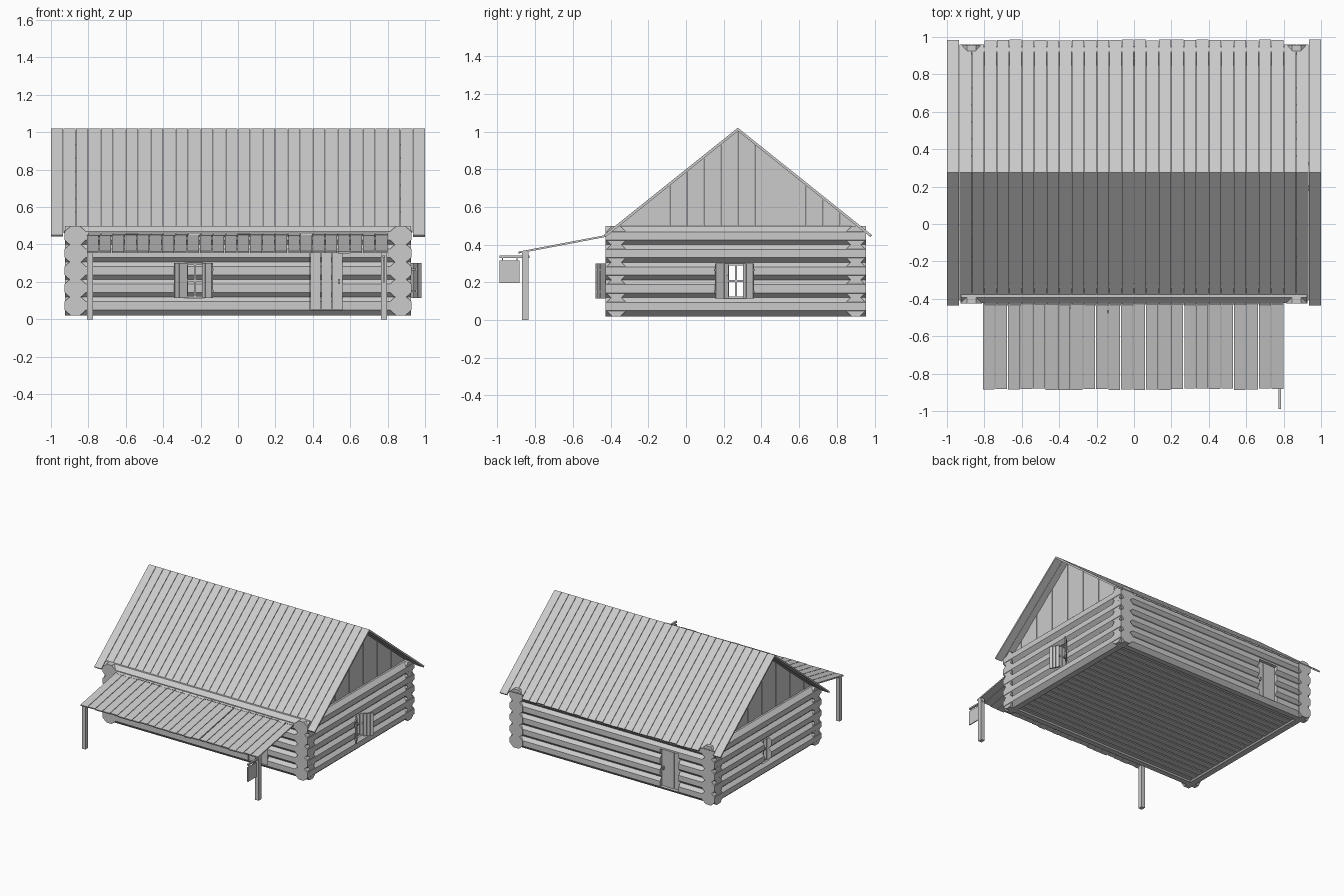
import bpy, bmesh, math, random
from mathutils import Vector, Matrix

random.seed(4)
cube = bpy.data.objects.get("Cube")
if cube:
    bpy.data.objects.remove(cube)

wood = bpy.data.materials.new("weathered_grey_wood")
wood.use_nodes = True
GREY = (0.6, 0.6, 0.6, 1)
wood.diffuse_color = GREY
wood.node_tree.nodes["Principled BSDF"].inputs["Base Color"].default_value = GREY


def prism(bm, profile, axis, lo, hi):
    """Extrude a closed 2D profile along an axis; profile is (y,z) for x, (x,z) for y."""
    def place(p, t):
        return (t, p[0], p[1]) if axis == "x" else (p[0], t, p[1])
    a = [bm.verts.new(place(p, lo)) for p in profile]
    b = [bm.verts.new(place(p, hi)) for p in profile]
    n = len(a)
    bm.faces.new(a)
    bm.faces.new(b[::-1])
    for i in range(n):
        bm.faces.new((a[i], b[i], b[(i + 1) % n], a[(i + 1) % n]))


def box(bm, x0, x1, y0, y1, z0, z1):
    prism(bm, [(y0, z0), (y1, z0), (y1, z1), (y0, z1)], "x", x0, x1)


def finish(name, bm, matrix=None):
    bmesh.ops.recalc_face_normals(bm, faces=bm.faces)
    if matrix:
        bm.transform(matrix)
    mesh = bpy.data.meshes.new(name)
    bm.to_mesh(mesh)
    bm.free()
    mesh.materials.append(wood)
    obj = bpy.data.objects.new(name, mesh)
    bpy.context.collection.objects.link(obj)
    return obj


FRONT, BACK, SIDE = -0.37, 0.9, 0.87    # wall centre lines
R, PITCH, LOW = 0.0525, 0.0935, 0.0725  # log radius, course height, first course
RIDGE_Y, RIDGE_Z, SLOPE = 0.275, 1.02, 0.8
WIN_Z = (0.115, 0.3)


# Cutters for windows and doors
def cutter(name, *dims):
    bm = bmesh.new()
    box(bm, *dims)
    obj = finish(name, bm)
    obj.hide_render = True
    obj.display_type = "WIRE"
    return obj


cuts = {
    "front": [cutter("front_window_cutter", -0.27, -0.19, -0.5, -0.25, *WIN_Z),
              cutter("front_door_cutter", 0.385, 0.56, -0.5, -0.25, 0.05, 0.36)],
    "back": [cutter("back_door_cutter", -0.6, -0.43, 0.8, 1.0, 0.05, 0.36)],
    "left": [cutter("left_window_cutter", 0.75, 1.0, 0.22, 0.31, *WIN_Z)],
    "right": [cutter("right_window_cutter", -1.0, -0.75, 0.22, 0.31, *WIN_Z)],
}


# Octagonal log walls
def wall(side, axis, centre, lo, hi, rx):
    for i in range(5):
        z = LOW + i * PITCH
        k = 1 / math.cos(math.pi / 8)
        ring = [(centre + rx * k * math.cos(math.pi * (j + 0.5) / 4),
                 z + R * k * math.sin(math.pi * (j + 0.5) / 4)) for j in range(8)]
        bm = bmesh.new()
        prism(bm, ring, axis, lo, hi)
        log = finish(f"{side}_wall_log_{i + 1}", bm)
        if i < 4:
            for c in cuts[side]:
                mod = log.modifiers.new("opening", "BOOLEAN")
                mod.object = c
                mod.solver = "EXACT"


wall("front", "x", FRONT, -0.925, 0.925, R)
wall("back", "x", BACK, -0.925, 0.925, R)
wall("left", "y", SIDE, -0.426, 0.956, 0.058)
wall("right", "y", -SIDE, -0.426, 0.956, 0.058)

# Floor boards
bm = bmesh.new()
count = 20
step = (BACK - FRONT) / count
for i in range(count):
    y = FRONT + i * step
    box(bm, -0.86, 0.86, y + 0.005, y + step - 0.005, 0.03, 0.05)
box(bm, -0.86, 0.86, FRONT, BACK, 0.045, 0.055)
finish("floor", bm)


# Sloping boards between two (y, z) points
def sloped_board(bm, x0, x1, top, end, thick):
    d = (Vector(end) - Vector(top)).normalized()
    n = Vector((-d.y, d.x))
    if n.y > 0:
        n = -n
    p, q = Vector(top), Vector(end)
    prism(bm, [p, q, q + n * thick, p + n * thick], "x", x0, x1)


# Main roof; the boards over the corner logs are shorter
for name, direction in (("front_roof", -1), ("back_roof", 1)):
    bm = bmesh.new()
    boards = 30
    w = 2 / boards
    for i in range(boards):
        run = 0.712 - random.uniform(0, 0.006)
        if i in (1, 2, boards - 3, boards - 2):
            run = 0.684
        x = -1 + i * w
        end = (RIDGE_Y + direction * run, RIDGE_Z - SLOPE * run)
        sloped_board(bm, x + 0.0015, x + w - 0.0015, (RIDGE_Y, RIDGE_Z), end,
                     0.012 + 0.002 * (i % 2))
    finish(name, bm)

# Gable boards
for name, x in (("left_gable", SIDE), ("right_gable", -SIDE)):
    bm = bmesh.new()
    w = 0.0905
    for k in range(-7, 7):
        y0, y1 = RIDGE_Y + k * w + 0.001, RIDGE_Y + (k + 1) * w - 0.001
        tops = [RIDGE_Z - 0.014 - SLOPE * abs(y - RIDGE_Y) for y in (y0, y1)]
        half = 0.008 + 0.002 * (k % 2)
        prism(bm, [(y0, 0.47), (y1, 0.47), (y1, tops[1]), (y0, tops[0])],
              "x", x - half, x + half)
    finish(name, bm)

# Porch roof and posts
bm = bmesh.new()
boards = 24
w = 1.61 / boards
for i in range(boards):
    x = -0.81 + i * w
    gap = 0.006 if i == 16 else 0.002
    reach = -0.885 + random.uniform(-0.004, 0.006)
    sloped_board(bm, x + gap, x + w - 0.002, (-0.42, 0.452),
                 (reach, 0.452 + (reach + 0.42) * 0.19), 0.01)
finish("porch_roof", bm)
for name, x in (("left_post", 0.78), ("right_post", -0.79)):
    bm = bmesh.new()
    box(bm, x - 0.016, x + 0.016, -0.87, -0.835, 0, 0.362)
    finish(name, bm)

# Hanging sign on the left post
bm = bmesh.new()
box(bm, 0.773, 0.787, -0.99, -0.83, 0.33, 0.342)
finish("sign_arm", bm)
bm = bmesh.new()
box(bm, 0.776, 0.784, -0.99, -0.882, 0.197, 0.315)
for y in (-0.975, -0.9):
    box(bm, 0.778, 0.782, y, y + 0.005, 0.313, 0.332)
finish("hanging_sign", bm)


# Doors made of uneven boards, set inside their openings
def door(name, x0, x1, y, out):
    bm = bmesh.new()
    w = (x1 - x0) / 3
    for i in range(3):
        t = 0.012 + 0.003 * (i % 2)
        box(bm, x0 + i * w + 0.002, x0 + (i + 1) * w - 0.002, y - t, y + t, 0.052, 0.358)
    box(bm, x1 - 0.025, x1 - 0.015, y, y + out * 0.03, 0.19, 0.215)
    finish(name, bm)


door("front_door", 0.385, 0.56, -0.4, -1)
door("back_door", -0.6, -0.43, 0.915, 1)


# Windows: built facing -y around the origin, then turned onto a wall
def window(name, place, shutters):
    bm = bmesh.new()
    h = 0.042
    z0, z1 = WIN_Z
    for x in (-h, 0, h):
        box(bm, x - 0.005, x + 0.005, -0.02, 0.01, z0, z1)
    for z in (z0 + 0.005, (z0 + z1) / 2, z1 - 0.005):
        box(bm, -h, h, -0.018, 0.008, z - 0.005, z + 0.005)
    finish(name + "_frame", bm, place)
    if not shutters:
        return
    for side, sign, angle in (("right", -1, 28), ("left", 1, 48)):
        bm = bmesh.new()
        for i in range(3):
            box(bm, i * 0.026, i * 0.026 + 0.024, -0.005, 0.005, z0, z1)
        for z in (z0 + 0.03, z1 - 0.04):
            box(bm, 0, 0.076, 0.003, 0.009, z, z + 0.012)
        turn = Matrix.Rotation(math.radians(-angle), 4, "Z")
        hinge = Matrix.Translation((sign * h, -0.05, 0)) @ Matrix.Scale(sign, 4, (1, 0, 0))
        bm.transform(hinge @ turn)
        finish(f"{name}_{side}_shutter", bm, place)


window("front_window", Matrix.Translation((-0.23, FRONT, 0)), True)
quarter = Matrix.Rotation(math.pi / 2, 4, "Z")
window("left_window", Matrix.Translation((SIDE, 0.265, 0)) @ quarter, True)
window("right_window", Matrix.Translation((-SIDE, 0.265, 0)) @ quarter.inverted(), False)
